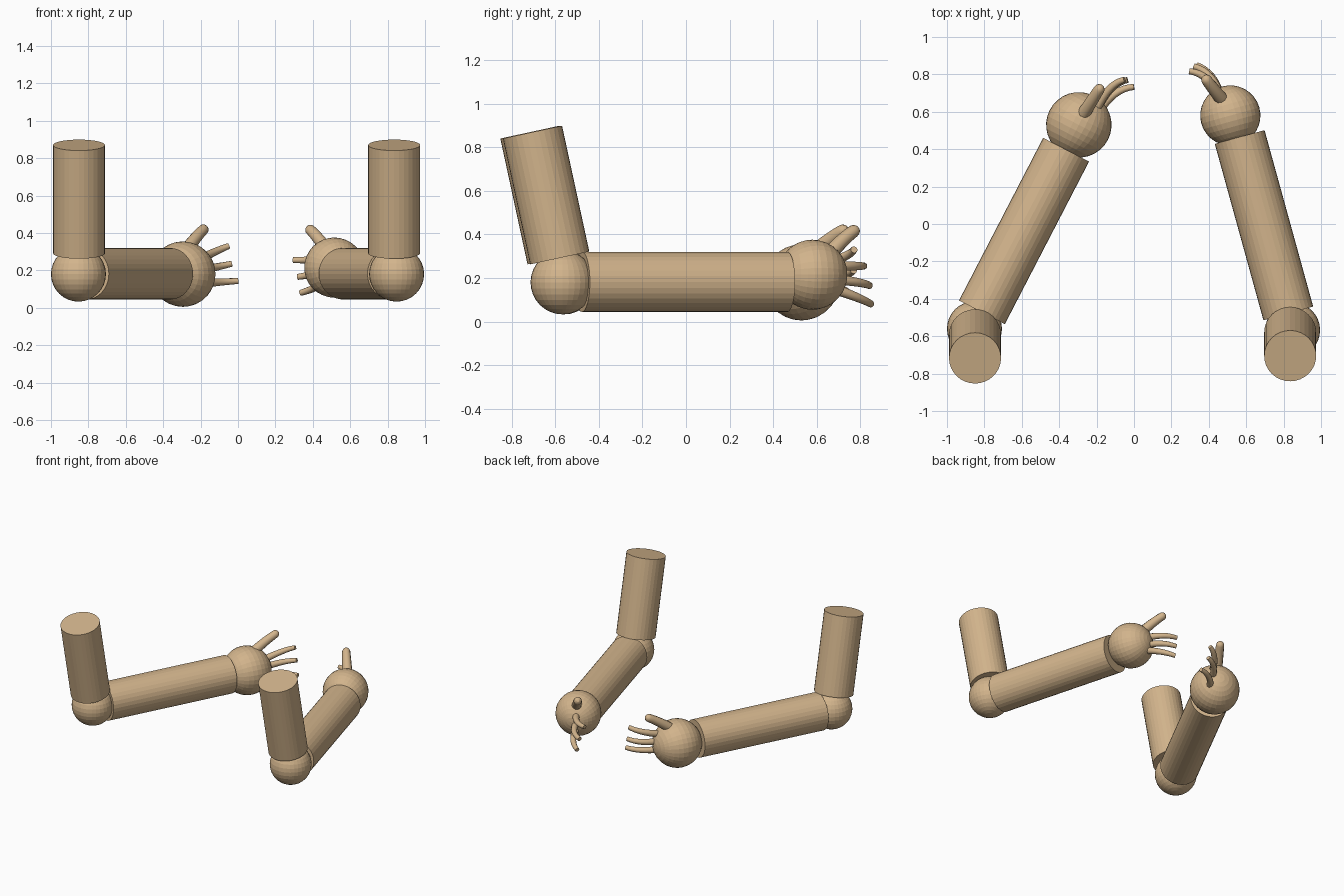
import bpy
from mathutils import Vector

if "Cube" in bpy.data.objects:
    bpy.data.objects.remove(bpy.data.objects["Cube"])

tan = bpy.data.materials.new("tan")
tan.diffuse_color = (0.645, 0.456, 0.262, 1)
tan.use_nodes = True
tan.node_tree.nodes["Principled BSDF"].inputs["Base Color"].default_value = tan.diffuse_color


def finish(ob, name):
    ob.name = name
    ob.data.materials.append(tan)
    return ob


def rod(name, a, b, r):
    """Flat-ended cylinder between two points."""
    a, b = Vector(a), Vector(b)
    d = b - a
    bpy.ops.mesh.primitive_cylinder_add(
        vertices=32, radius=r, depth=d.length, location=(a + b) / 2,
        rotation=d.to_track_quat('Z', 'Y').to_euler())
    finish(bpy.context.object, name)


def ball(name, c, r, axis):
    """Sphere with its poles along the given axis."""
    bpy.ops.mesh.primitive_uv_sphere_add(
        segments=32, ring_count=16, radius=r, location=c,
        rotation=Vector(axis).to_track_quat('Z', 'Y').to_euler())
    finish(bpy.context.object, name)


def bent(name, a, m, b, r0, r1, round_tip=False):
    """Tapered tube along a quadratic bend a - m - b."""
    a, m, b = Vector(a), Vector(m), Vector(b)
    ts = [i / 8 for i in range(9)]
    pts = [(a * (1 - t) ** 2 + m * 2 * t * (1 - t) + b * t * t, r0 + (r1 - r0) * t) for t in ts]
    if round_tip:
        d = (b - m).normalized()
        pts += [(b + d * r1 * s, r1 * (1 - s * s) ** 0.5) for s in (0.4, 0.75, 0.95)]
    cu = bpy.data.curves.new(name, 'CURVE')
    cu.dimensions = '3D'
    cu.bevel_depth = 1
    cu.bevel_resolution = 3
    cu.use_fill_caps = True
    sp = cu.splines.new('POLY')
    sp.points.add(len(pts) - 1)
    for p, (co, r) in zip(sp.points, pts):
        p.co = (*co, 1)
        p.radius = r
    ob = bpy.data.objects.new(name, cu)
    bpy.context.collection.objects.link(ob)
    finish(ob, name)


def arm(side, top, bottom, elbow, start, end, hand, hand_r, thumb, fingers):
    rod(side + "_upper_arm", top, bottom, 0.139)
    ball(side + "_elbow", elbow, 0.147, (0, 0, 1))
    rod(side + "_forearm", start, end, 0.138)
    ball(side + "_hand", hand, hand_r, Vector(end) - Vector(start))
    bent(side + "_thumb", *thumb, 0.036, 0.029, True)
    for i, f in enumerate(fingers):
        bent(f"{side}_finger_{i + 1}", *f, 0.025, 0.016)


arm("left", (-0.85, -0.717, 0.87), (-0.85, -0.592, 0.292), (-0.853, -0.56, 0.18),
    (-0.813, -0.472, 0.182), (-0.363, 0.397, 0.182), (-0.295, 0.53, 0.18), 0.175,
    ((-0.275, 0.58, 0.31), (-0.225, 0.66, 0.38), (-0.186, 0.72, 0.417)),
    [((-0.2, 0.62, 0.26), (-0.13, 0.755, 0.3), (-0.05, 0.772, 0.33)),
     ((-0.2, 0.61, 0.2), (-0.13, 0.755, 0.215), (-0.035, 0.77, 0.235)),
     ((-0.19, 0.6, 0.13), (-0.11, 0.725, 0.138), (0.0, 0.733, 0.143))])

arm("right", (0.835, -0.705, 0.87), (0.835, -0.58, 0.292), (0.848, -0.567, 0.18),
    (0.825, -0.478, 0.182), (0.565, 0.465, 0.182), (0.515, 0.58, 0.215), 0.161,
    ((0.475, 0.66, 0.31), (0.425, 0.72, 0.38), (0.388, 0.77, 0.415)),
    [((0.46, 0.68, 0.255), (0.40, 0.805, 0.255), (0.295, 0.817, 0.255)),
     ((0.46, 0.68, 0.195), (0.42, 0.815, 0.18), (0.32, 0.843, 0.165)),
     ((0.46, 0.68, 0.15), (0.43, 0.81, 0.105), (0.335, 0.85, 0.08))])
